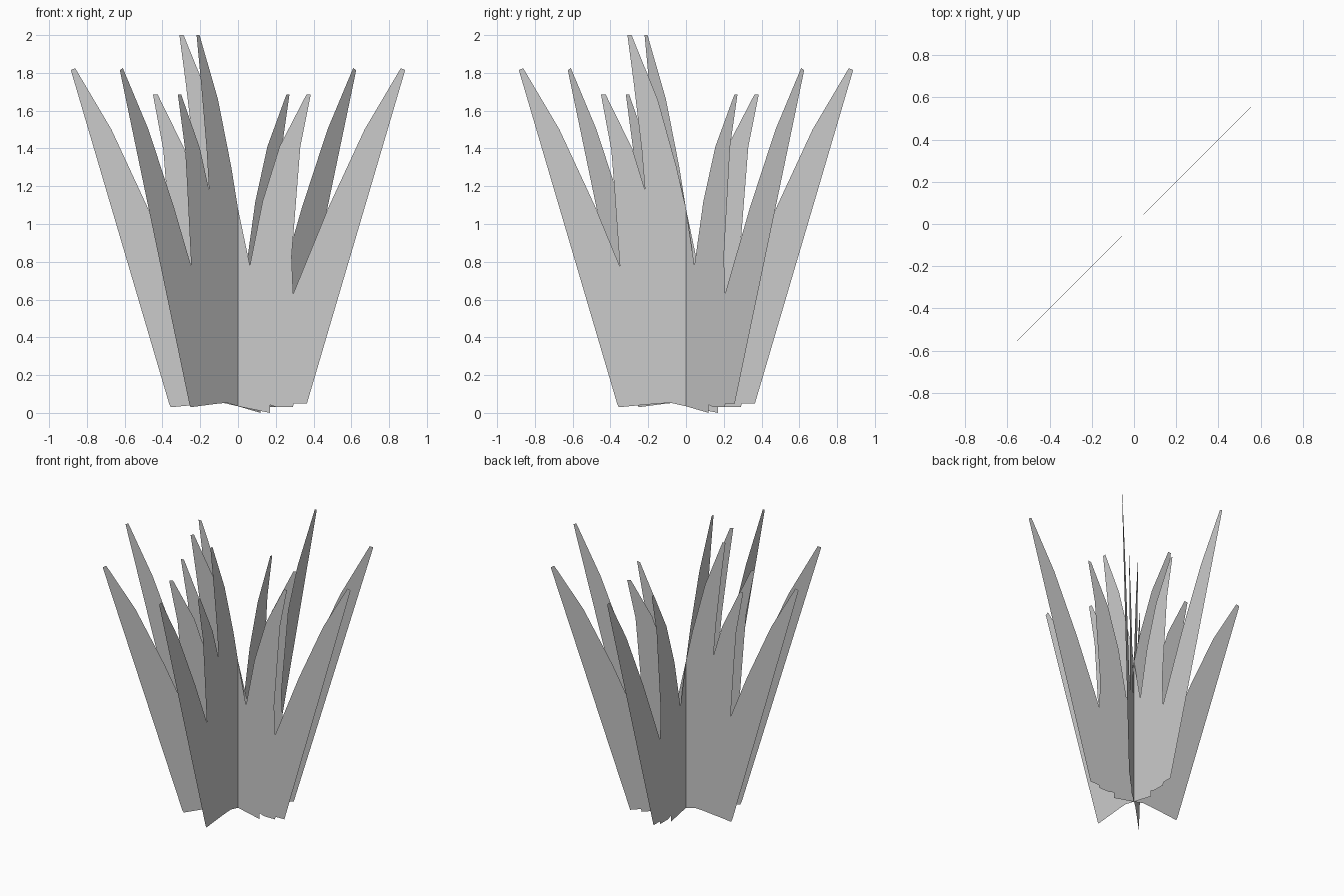
import bpy
import math

# Flat outline of one grass card: (distance from the centre, height)
bottom = [(-0.365, 0.05), (-0.355, 0.03), (-0.25, 0.04), (-0.14, 0.05), (-0.08, 0.053),
          (0, 0.035), (0.17, 0.0), (0.17, 0.042), (0.205, 0.03), (0.29, 0.03),
          (0.295, 0.05), (0.365, 0.05)]
outer_right_blade = [(0.885, 1.815), (0.862, 1.825), (0.67, 1.5), (0.48, 1.09), (0.292, 0.63)]
right_blade = [(0.284, 0.83), (0.33, 1.41), (0.385, 1.685), (0.362, 1.685),
               (0.22, 1.41), (0.13, 1.12), (0.063, 0.78)]
tall_blade = [(0, 1.08), (-0.05, 1.3), (-0.15, 1.66), (-0.288, 2.0), (-0.31, 2.0),
              (-0.277, 1.75), (-0.235, 1.4), (-0.217, 1.18)]
left_blade = [(-0.285, 1.4), (-0.425, 1.685), (-0.45, 1.685), (-0.395, 1.39),
              (-0.38, 1.2), (-0.35, 0.775)]
outer_left_blade = [(-0.48, 1.09), (-0.67, 1.5), (-0.862, 1.825), (-0.885, 1.815)]
outline = (bottom + outer_right_blade + right_blade + tall_blade
           + left_blade + outer_left_blade)


def grass_card(name, degrees):
    """Upright flat card turned about the z axis."""
    c, s = math.cos(math.radians(degrees)), math.sin(math.radians(degrees))
    mesh = bpy.data.meshes.new(name)
    mesh.from_pydata([(d * c, d * s, z) for d, z in outline], [],
                     [list(range(len(outline)))])
    mesh.update()
    card = bpy.data.objects.new(name, mesh)
    bpy.context.collection.objects.link(card)


# Three crossed cards: side to side, diagonal, front to back
for label, angle in (("side", 0), ("diagonal", 45), ("depth", 90)):
    grass_card("grass_card_" + label, angle)
